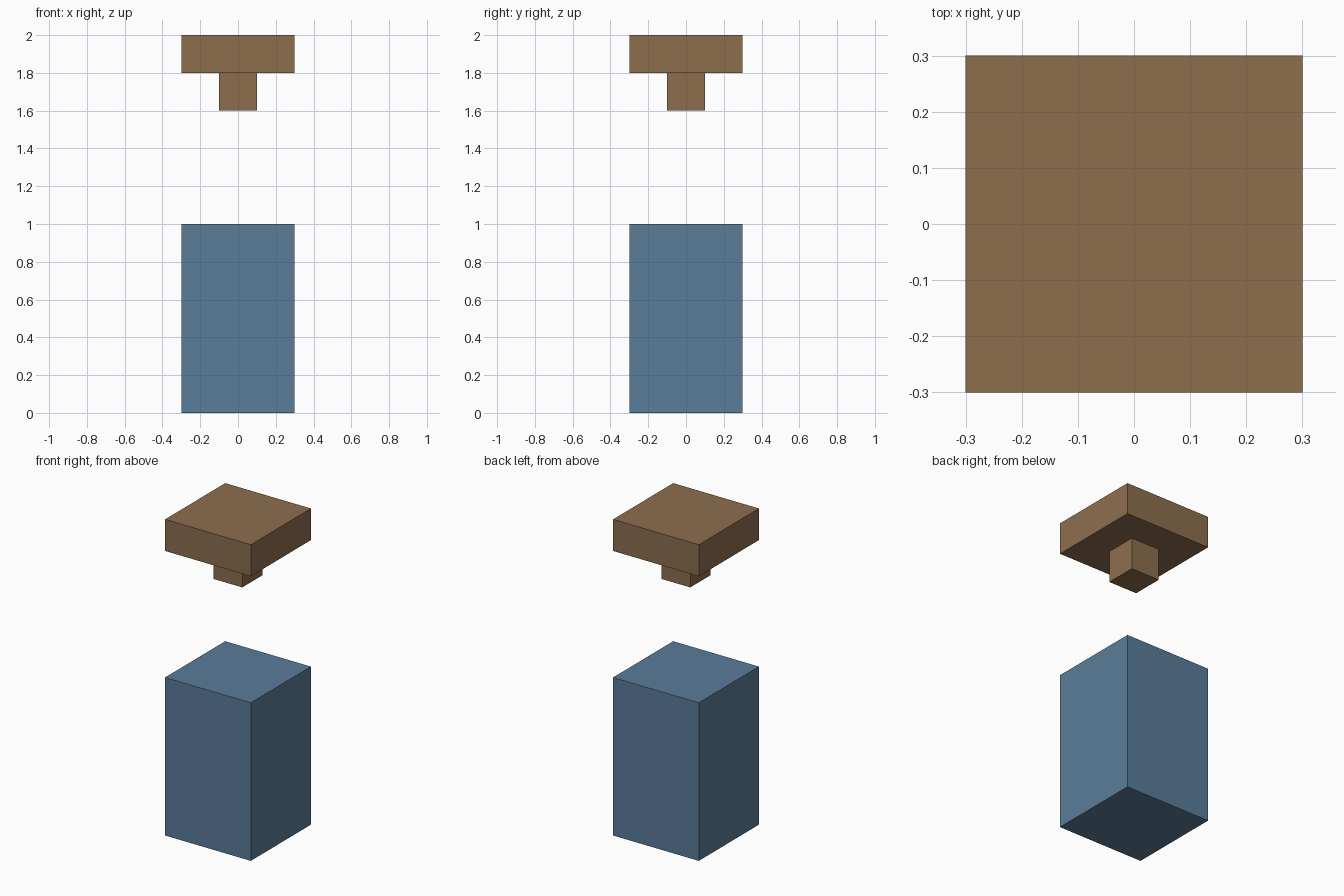
import bpy

# Remove the default object
default = bpy.data.objects.get("Cube")
if default:
    bpy.data.objects.remove(default, do_unlink=True)


def make_material(name, rgb):
    mat = bpy.data.materials.new(name)
    mat.use_nodes = True
    colour = (*rgb, 1.0)
    mat.diffuse_color = colour
    mat.node_tree.nodes["Principled BSDF"].inputs["Base Color"].default_value = colour
    return mat


def add_block(name, width, bottom, top, mat):
    """Square block centred on the z axis between two heights."""
    bpy.ops.mesh.primitive_cube_add(size=1, location=(0, 0, (bottom + top) / 2))
    block = bpy.context.object
    block.name = block.data.name = name
    block.scale = (width, width, top - bottom)
    bpy.ops.object.transform_apply(location=False, rotation=False, scale=True)
    block.data.materials.append(mat)
    return block


blue = make_material("slate blue", (0.102, 0.205, 0.319))
brown = make_material("wood brown", (0.266, 0.156, 0.076))

# Standing base block
add_block("base_block", 0.6, 0.0, 1.0, blue)

# Raised stopper: narrow plug under a wide cap
add_block("stopper_plug", 0.2, 1.6, 1.8, brown)
add_block("stopper_cap", 0.6, 1.8, 2.0, brown)
